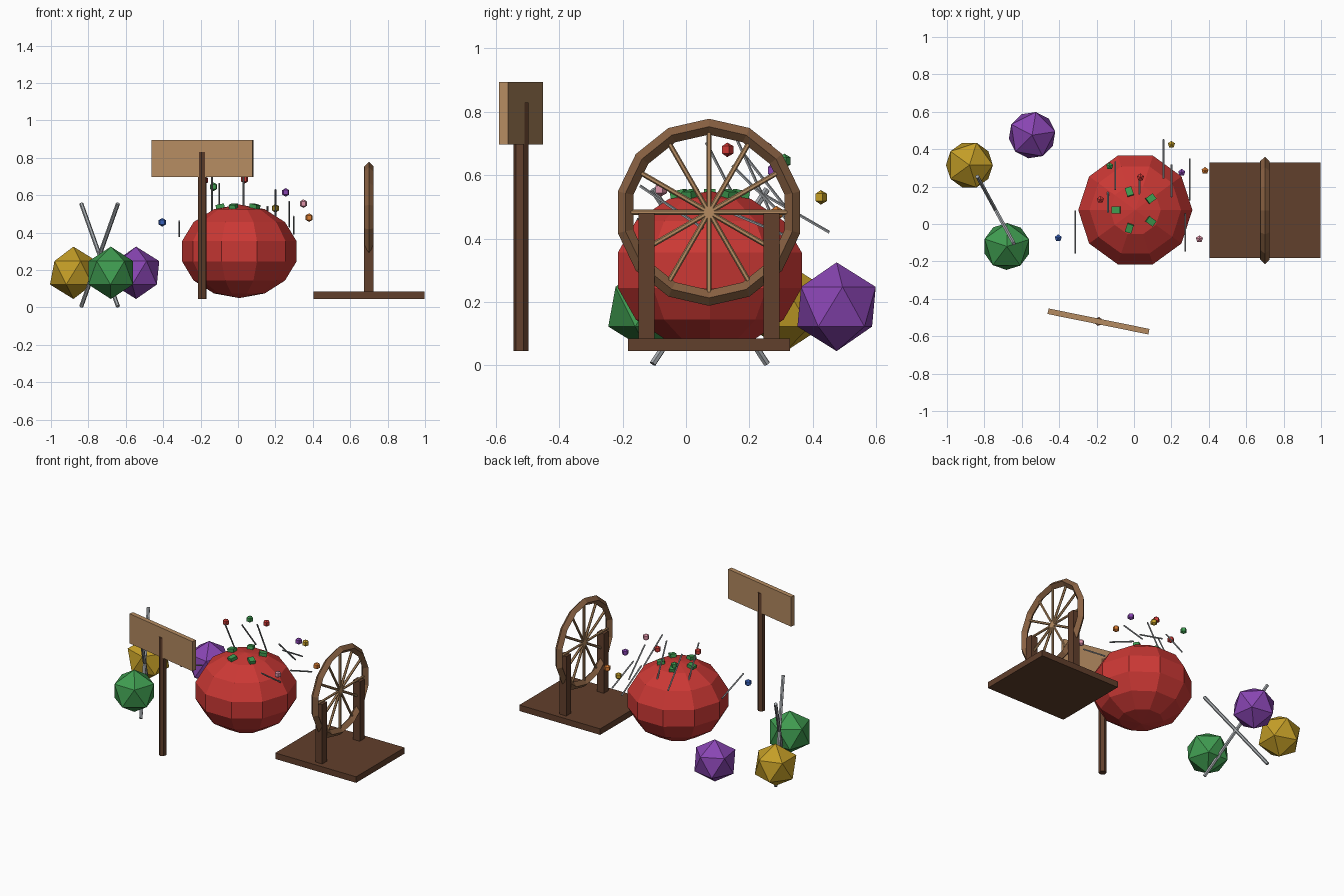
import bpy
from math import pi, sin, cos
from mathutils import Vector

if "Cube" in bpy.data.objects:
    bpy.data.objects.remove(bpy.data.objects["Cube"])


def mat(name, r, g, b):
    m = bpy.data.materials.new(name)
    m.diffuse_color = (r, g, b, 1)
    m.use_nodes = True
    m.node_tree.nodes["Principled BSDF"].inputs["Base Color"].default_value = m.diffuse_color
    return m


RED = mat("red", .60, .04, .035)
GREEN = mat("green", .05, .33, .08)
PURPLE = mat("purple", .25, .06, .45)
YELLOW = mat("yellow", .55, .34, .02)
ORANGE = mat("orange", .70, .20, .03)
PINK = mat("pink", .75, .30, .40)
BLUE = mat("blue", .04, .12, .50)
STEEL = mat("steel", .36, .38, .40)
DARK = mat("dark_wood", .12, .05, .025)
MID = mat("mid_wood", .25, .12, .055)
LIGHT = mat("light_wood", .46, .26, .12)


def finish(name, m):
    o = bpy.context.object
    o.name = name
    o.data.materials.append(m)
    return o


def box(name, loc, size, m, rot=(0, 0, 0)):
    bpy.ops.mesh.primitive_cube_add(size=1, location=loc, rotation=rot)
    o = finish(name, m)
    o.scale = size
    return o


def rod(name, a, b, r, m, sides=6):
    a, b = Vector(a), Vector(b)
    bpy.ops.mesh.primitive_cylinder_add(vertices=sides, radius=r, depth=(b - a).length,
                                        location=(a + b) / 2)
    o = finish(name, m)
    o.rotation_euler = (b - a).to_track_quat('Z', 'Y').to_euler()
    return o


def ball(name, loc, r, m, seg, rings):
    bpy.ops.mesh.primitive_uv_sphere_add(segments=seg, ring_count=rings, radius=r, location=loc)
    return finish(name, m)


# Pincushion body with a ring of leaves on top
C = Vector((.007, .075, .30))
cushion = ball("cushion", C, 1, RED, 10, 7)
cushion.scale = (.313, .313, .25)
# keep a corner of the ten-sided outline on the y axis
cushion.rotation_euler.z = pi / 2
for i in range(5):
    a = pi + i * 2 * pi / 5
    box("leaf", C + Vector((.102 * cos(a), .102 * sin(a), .237)), (.046, .036, .03), GREEN,
        (0, .2, a))

# Pins around the cushion, each with a coloured head beside it
heads = [((-.18, .13, .68), RED), ((-.13, .31, .645), GREEN), ((.035, .25, .685), RED),
         ((.20, .425, .53), YELLOW), ((.255, .275, .615), PURPLE), ((.38, .285, .48), ORANGE),
         ((.35, -.08, .555), PINK), ((-.405, -.075, .455), BLUE)]
for p, m in heads:
    d = Vector(p) - C
    t = d.angle(Vector((0, 0, 1)))
    mid = C + d * .78
    half = Vector((0, -sin(t), cos(t))) * .12
    rod("pin", mid - half, mid + half, .005, STEEL, 5)
    ball("pin_head", p, .023, m, 5, 3)

# Yarn balls
for p, m, rz in [((-.88, .315, .185), YELLOW, .0), ((-.68, -.12, .185), GREEN, .3),
                 ((-.545, .475, .185), PURPLE, .15)]:
    bpy.ops.mesh.primitive_ico_sphere_add(subdivisions=1, radius=.14, location=p,
                                          rotation=(0, 0, rz))
    finish("yarn_ball", m)

# Crossed knitting needles
for s in (-1, 1):
    h = Vector((s * .098, -s * .18, .275))
    mid = Vector((-.74, .075, .28))
    rod("knitting_needle", mid - h, mid + h, .011, STEEL)

# Sign on a post
bpy.ops.mesh.primitive_cylinder_add(vertices=6, radius=.024, depth=.785,
                                    location=(-.19, -.521, .4375), rotation=(0, 0, -.2))
finish("sign_post", DARK)
box("sign_board", (-.19, -.521, .796), (.55, .03, .197), LIGHT, (0, 0, -.2))

# Spinning wheel: base, two uprights, rim, spokes
W = Vector((.70, .0725, .483))
box("wheel_base", (.70, .0725, .065), (.595, .51, .04), DARK)
for s in (-1, 1):
    box("wheel_upright", (.70, .0725 + s * .1975, .28), (.05, .05, .40), DARK)
bpy.ops.mesh.primitive_torus_add(major_segments=14, minor_segments=4, major_radius=.27,
                                 minor_radius=.025, location=W, rotation=(0, pi / 2, 0))
finish("wheel_rim", MID)
for i in range(6):
    a = i * pi / 6
    d = Vector((0, cos(a), sin(a))) * .255
    rod("spoke_pair", W - d, W + d, .008, LIGHT)
